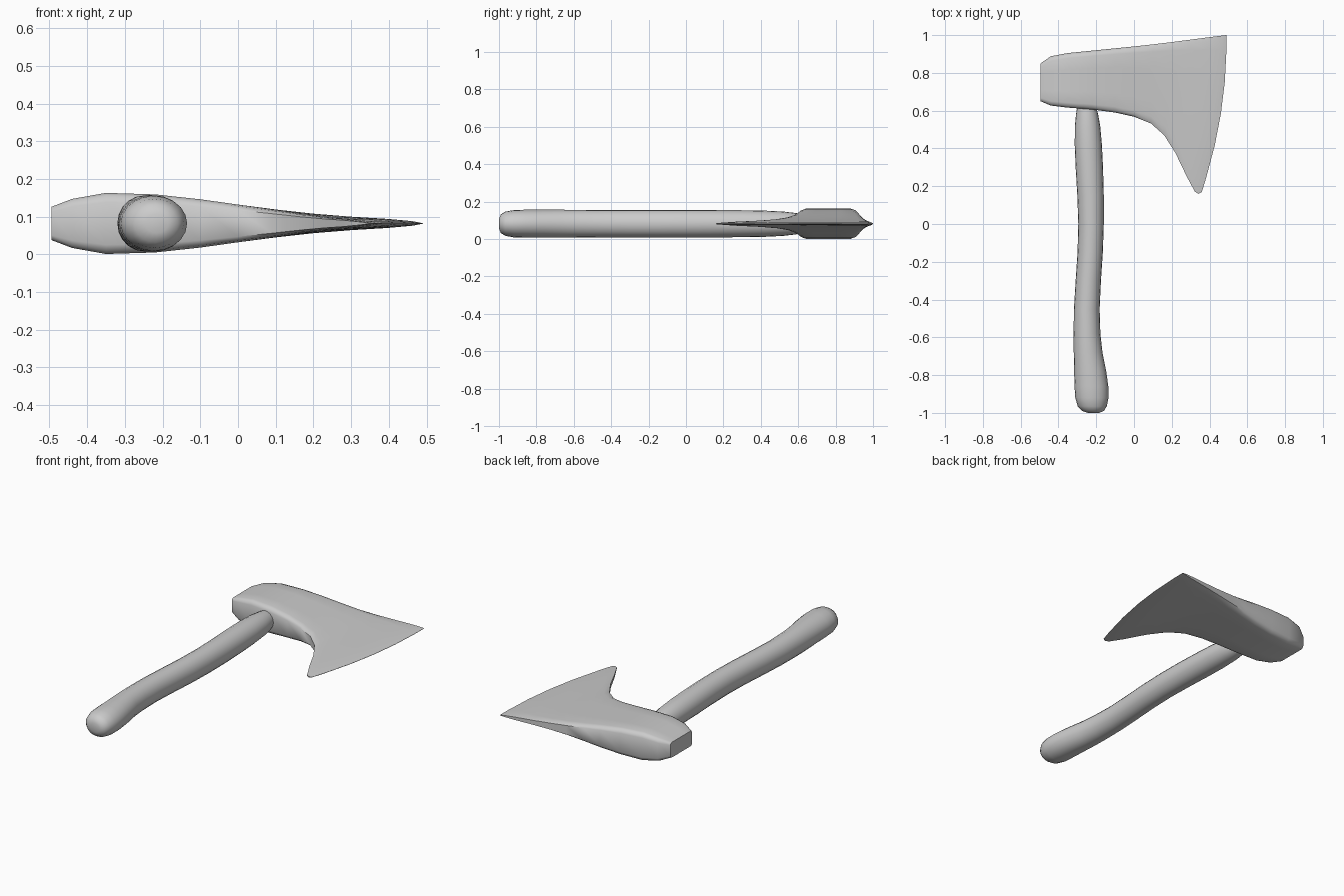
import bpy, bmesh, math
from mathutils import Vector

ZC = 0.082


def loft(name, rings, angle):
    """Skin a list of closed rings and cap both ends."""
    bm = bmesh.new()
    loops = [[bm.verts.new(p) for p in ring] for ring in rings]
    n = len(loops[0])
    for a, b in zip(loops, loops[1:]):
        for i in range(n):
            j = (i + 1) % n
            bm.faces.new((a[i], a[j], b[j], b[i]))
    bm.faces.new(loops[0])
    bm.faces.new(loops[-1])
    bmesh.ops.recalc_face_normals(bm, faces=bm.faces)
    me = bpy.data.meshes.new(name)
    bm.to_mesh(me)
    bm.free()
    ob = bpy.data.objects.new(name, me)
    bpy.context.collection.objects.link(ob)
    bpy.ops.object.select_all(action='DESELECT')
    ob.select_set(True)
    bpy.context.view_layer.objects.active = ob
    bpy.ops.object.shade_smooth_by_angle(angle=math.radians(angle))
    return ob


# Axe head sections: top x, y, bottom x, y, half thickness, forward bulge
head = [
    (-.495, .85, -.495, .65, .044, 0),
    (-.44, .888, -.44, .627, .065, 0),
    (-.35, .905, -.35, .616, .081, 0),
    (-.22, .918, -.22, .606, .077, 0),
    (-.10, .930, -.10, .590, .064, 0),
    (.00, .940, .00, .568, .050, 0),
    (.10, .951, .09, .532, .037, .003),
    (.20, .963, .16, .470, .026, .008),
    (.30, .976, .22, .375, .018, .015),
    (.40, .989, .28, .250, .012, .025),
    (.465, .997, .322, .172, .006, .033),
    (.480, .999, .340, .160, .003, .035),
    (.490, 1.0, .358, .168, .0007, .036),
]
profile = [(0, .7), (.03, .92), (.09, 1), (.3, 1), (.5, 1), (.7, 1), (.91, 1), (.97, .92), (1, .7)]


def head_ring(s):
    top, bottom = Vector((s[0], s[1], ZC)), Vector((s[2], s[3], ZC))
    pts = []
    for side, prof in ((1, profile), (-1, profile[::-1])):
        for v, k in prof:
            p = top.lerp(bottom, v)
            p.x += s[5] * 4 * v * (1 - v)
            p.z += side * k * s[4]
            pts.append(p)
    return pts


loft("axe_head", [head_ring(s) for s in head], 50)

# Curved handle sections: y, left x, right x, half height
handle = [
    (-1.0, -.245, -.185, .025), (-.99, -.275, -.16, .05), (-.965, -.298, -.144, .065),
    (-.92, -.311, -.135, .073), (-.86, -.315, -.136, .075), (-.78, -.317, -.147, .075),
    (-.68, -.319, -.167, .075), (-.58, -.320, -.178, .074), (-.45, -.318, -.182, .073),
    (-.30, -.309, -.175, .073), (-.15, -.299, -.165, .073), (0, -.295, -.160, .073),
    (.15, -.300, -.160, .073), (.30, -.309, -.164, .072), (.42, -.314, -.170, .070),
    (.52, -.313, -.179, .065), (.58, -.307, -.190, .058), (.64, -.298, -.205, .048),
]
SIDES = 20
loft("handle", [[((l + r) / 2 + (r - l) / 2 * math.cos(a), y, ZC + h * math.sin(a))
                 for a in (2 * math.pi * i / SIDES for i in range(SIDES))]
                for y, l, r, h in handle], 60)
